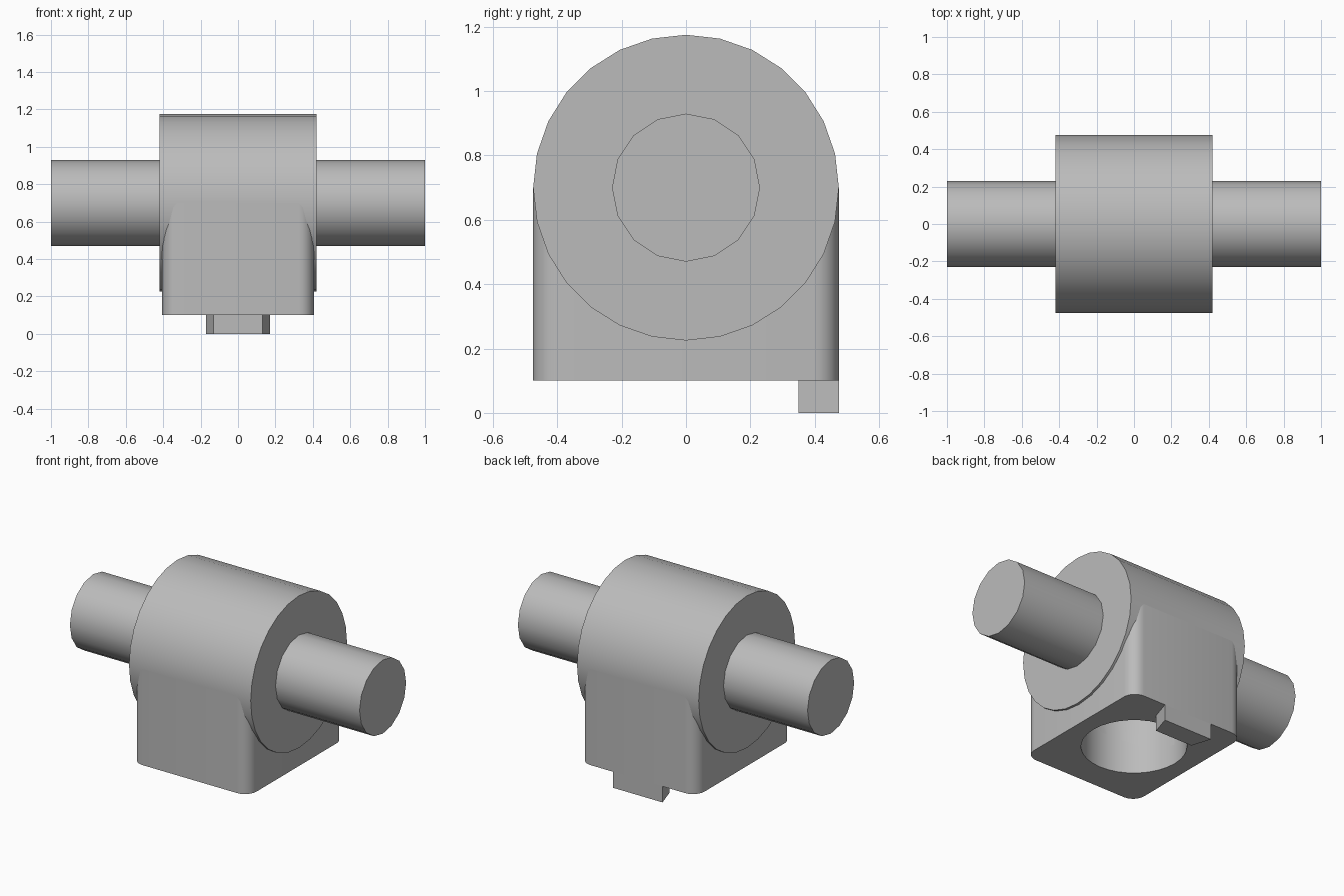
import bpy
import bmesh
from math import pi, cos, sin, radians
from mathutils import Matrix

cube = bpy.data.objects.get("Cube")
if cube:
    bpy.data.objects.remove(cube, do_unlink=True)

# One plain grey for the whole casting
grey = bpy.data.materials.new("plain_grey")
grey.use_nodes = True
colour = (0.5, 0.5, 0.5, 1)
grey.diffuse_color = colour
grey.node_tree.nodes["Principled BSDF"].inputs["Base Color"].default_value = colour

AXIS_Z = 0.70
DRUM_R = 0.475
BASE_Z = 0.10


def add_object(name, bm):
    bmesh.ops.recalc_face_normals(bm, faces=bm.faces)
    mesh = bpy.data.meshes.new(name)
    bm.to_mesh(mesh)
    bm.free()
    mesh.materials.append(grey)
    obj = bpy.data.objects.new(name, mesh)
    bpy.context.collection.objects.link(obj)
    return obj


def prism(name, outline, bottom, top):
    """Extrude an xy outline between two heights."""
    bm = bmesh.new()
    face = bm.faces.new([bm.verts.new((x, y, bottom)) for x, y in outline])
    up = bmesh.ops.extrude_face_region(bm, geom=[face])["geom"]
    verts = [v for v in up if isinstance(v, bmesh.types.BMVert)]
    bmesh.ops.translate(bm, verts=verts, vec=(0, 0, top - bottom))
    return add_object(name, bm)


def cylinder_x(name, radius, half_length, sides):
    """Cylinder lying along x at the axle height."""
    bm = bmesh.new()
    turn = Matrix.Translation((0, 0, AXIS_Z)) @ Matrix.Rotation(pi / 2, 4, "Y")
    bmesh.ops.create_cone(bm, cap_ends=True, segments=sides, radius1=radius,
                          radius2=radius, depth=2 * half_length, matrix=turn)
    return add_object(name, bm)


def circle(radius, sides):
    return [(radius * cos(2 * pi * i / sides), radius * sin(2 * pi * i / sides))
            for i in range(sides)]


def rounded_rectangle(hx, hy, r, steps=6):
    points = []
    for k, (sx, sy) in enumerate([(1, 1), (-1, 1), (-1, -1), (1, -1)]):
        for i in range(steps + 1):
            a = (k + i / steps) * pi / 2
            points.append((sx * (hx - r) + r * cos(a), sy * (hy - r) + r * sin(a)))
    return points


# Housing: a horizontal drum on a block with rounded upright corners
drum = cylinder_x("drum", DRUM_R, 0.42, 28)
block = prism("block", rounded_rectangle(0.405, DRUM_R, 0.08), BASE_Z, AXIS_Z)

# Axle through the drum
axle = cylinder_x("axle", 0.23, 1.0, 16)

# Wedge-shaped locating tab under the back edge
tab = prism("locating_tab",
            [(-0.17, DRUM_R), (-0.13, 0.35), (0.13, 0.35), (0.17, DRUM_R)],
            0, BASE_Z)

# Round socket bored up from the underside
bore = prism("bore_cutter", circle(0.30, 32), BASE_Z - 0.05, 0.47)
bore.hide_render = True
for part in (drum, block):
    cut = part.modifiers.new("bore", "BOOLEAN")
    cut.operation = "DIFFERENCE"
    cut.solver = "EXACT"
    cut.object = bore
    bpy.context.view_layer.objects.active = part
    bpy.ops.object.modifier_apply(modifier=cut.name)
bpy.data.objects.remove(bore, do_unlink=True)

# Smooth round walls, sharp rims
bpy.ops.object.select_all(action="DESELECT")
for part in (drum, block, axle, tab):
    part.select_set(True)
bpy.context.view_layer.objects.active = drum
bpy.ops.object.shade_smooth_by_angle(angle=radians(30))
